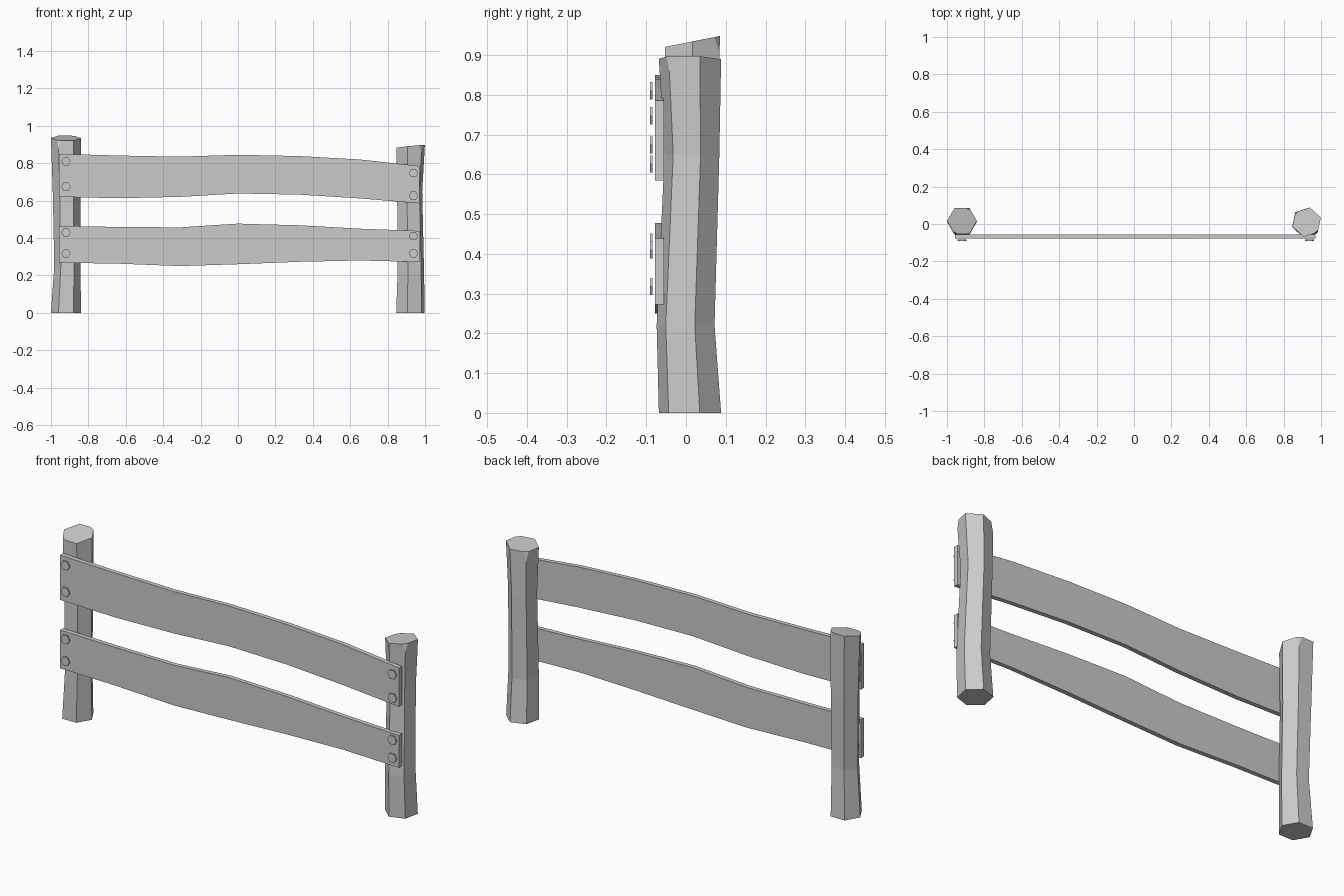
import bpy, bmesh
from math import cos, sin, radians
from mathutils import Vector

if "Cube" in bpy.data.objects:
    bpy.data.objects.remove(bpy.data.objects["Cube"])


def finish(bm, name):
    bmesh.ops.recalc_face_normals(bm, faces=bm.faces)
    me = bpy.data.meshes.new(name)
    bm.to_mesh(me)
    bm.free()
    ob = bpy.data.objects.new(name, me)
    bpy.context.collection.objects.link(ob)
    return ob


def post(name, cx, cy, turn, rings, top, slope, chips):
    """Six-sided log: rings are (z, dx, dy, scale); the top is tilted, corners chipped."""
    bm = bmesh.new()
    R = 0.08
    loops = []
    for i, (z, dx, dy, s) in enumerate(rings):
        loop = []
        for k in range(6):
            a = radians(turn + 60 * k)
            x, y = R * s * cos(a), R * s * sin(a)
            h = top + slope[0] * x + slope[1] * y if i == len(rings) - 1 else z
            loop.append(bm.verts.new((cx + dx + x, cy + dy + y, h)))
        loops.append(loop)
    for a, b in zip(loops, loops[1:]):
        for k in range(6):
            n = (k + 1) % 6
            bm.faces.new((a[k], a[n], b[n], b[k]))
    bm.faces.new(loops[0][::-1])
    bm.faces.new(loops[-1])
    corners = [loops[-1][k].co.copy() for k in range(6)]
    # Chipped corners at the top
    for k, width, depth in chips:
        a = radians(turn + 60 * k)
        out = Vector((cos(a), sin(a), 0))
        normal = (out * depth + Vector((0, 0, width))).normalized()
        cut = bmesh.ops.bisect_plane(bm, geom=bm.verts[:] + bm.edges[:] + bm.faces[:],
                                     plane_co=corners[k] - out * width,
                                     plane_no=normal, clear_outer=True)
        edges = [e for e in cut["geom_cut"] if isinstance(e, bmesh.types.BMEdge)]
        bmesh.ops.holes_fill(bm, edges=edges, sides=0)
    return finish(bm, name)


def rail(name, xs, tops, bottoms):
    """Wavy plank with constant thickness."""
    bm = bmesh.new()
    rows = [[bm.verts.new(c) for c in ((x, -0.078, b), (x, -0.078, t),
                                       (x, -0.055, t), (x, -0.055, b))]
            for x, t, b in zip(xs, tops, bottoms)]
    for a, b in zip(rows, rows[1:]):
        for k in range(4):
            n = (k + 1) % 4
            bm.faces.new((a[k], a[n], b[n], b[k]))
    bm.faces.new(rows[0])
    bm.faces.new(rows[-1])
    return finish(bm, name)


def bolt(name, x, z):
    """Thin hexagonal bolt head."""
    bm = bmesh.new()
    rings = [[bm.verts.new((x + 0.025 * cos(radians(60 * k)), y,
                            z + 0.025 * sin(radians(60 * k)))) for k in range(6)]
             for y in (-0.091, -0.084)]
    for k in range(6):
        n = (k + 1) % 6
        bm.faces.new((rings[0][k], rings[0][n], rings[1][n], rings[1][k]))
    for r in rings:
        bm.faces.new(r)
    return finish(bm, name)


# Posts
post("left_post", -0.92, 0.013, 0,
     [(0, 0, 0, 1), (0.25, 0.008, -0.004, 0.88), (0.62, 0.004, 0.003, 0.92), (0.93, 0, 0.003, 1)],
     0.934, (0, 0.2), [(1, 0.008, 0.05), (4, 0.008, 0.05)])
post("right_post", 0.922, 0.01, 18,
     [(0, 0, 0, 1), (0.22, 0.002, -0.011, 0.93), (0.65, -0.004, 0.005, 0.88), (0.89, 0.001, 0, 1)],
     0.89, (0.1, -0.03), [(2, 0.008, 0.05), (5, 0.008, 0.06)])

# Rails
xs = (-0.957, -0.64, -0.31, 0.0, 0.33, 0.65, 0.97)
rail("upper_rail", xs, (0.85, 0.841, 0.835, 0.845, 0.838, 0.82, 0.785),
     (0.62, 0.613, 0.62, 0.638, 0.632, 0.612, 0.585))
rail("lower_rail", xs, (0.465, 0.459, 0.457, 0.477, 0.468, 0.45, 0.438),
     (0.268, 0.263, 0.25, 0.26, 0.273, 0.28, 0.272))

# Bolt heads
for side, x, heights in (("left", -0.92, (0.81, 0.674, 0.43, 0.318)),
                         ("right", 0.938, (0.747, 0.626, 0.41, 0.318))):
    for i, z in enumerate(heights):
        bolt(f"{side}_bolt_{i + 1}", x, z)
